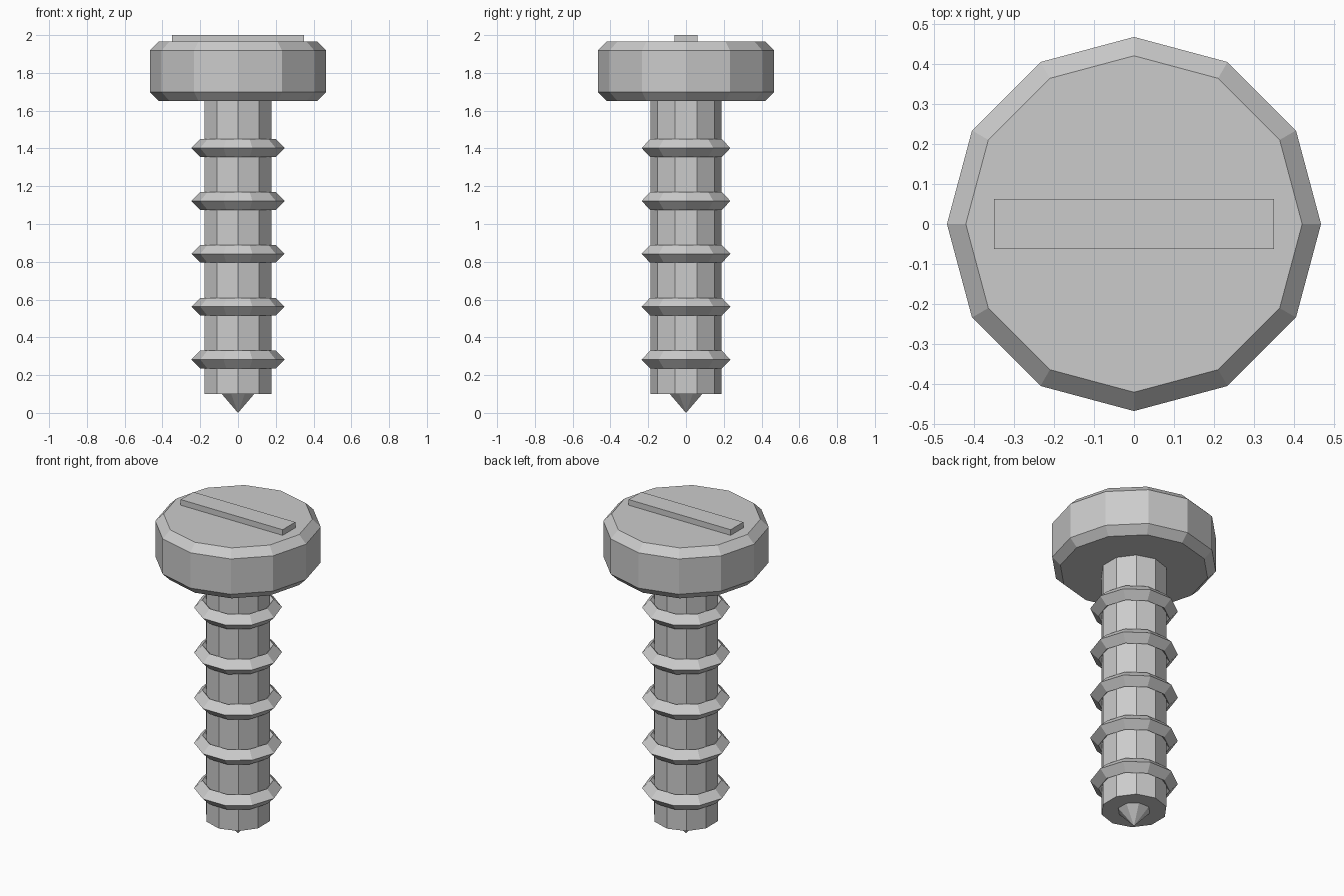
import bpy, bmesh
from math import cos, sin, pi

if "Cube" in bpy.data.objects:
    bpy.data.objects.remove(bpy.data.objects["Cube"])

# Single plain metal grey
steel = bpy.data.materials.new("steel_grey")
steel.use_nodes = True
colour = (0.6, 0.6, 0.6, 1)
steel.diffuse_color = colour
steel.node_tree.nodes["Principled BSDF"].inputs["Base Color"].default_value = colour


def finish(name, bm):
    bmesh.ops.recalc_face_normals(bm, faces=bm.faces)
    mesh = bpy.data.meshes.new(name)
    bm.to_mesh(mesh)
    bm.free()
    mesh.materials.append(steel)
    obj = bpy.data.objects.new(name, mesh)
    bpy.context.collection.objects.link(obj)
    return obj


def lathe(name, profile, sides, start=0.0, closed=False):
    """Turn (radius, z) points around z; cap the ends or close the loop."""
    bm = bmesh.new()
    rings = []
    for r, z in profile:
        if r == 0:
            rings.append([bm.verts.new((0, 0, z))] * sides)
        else:
            angles = [start + 2 * pi * i / sides for i in range(sides)]
            rings.append([bm.verts.new((r * cos(a), r * sin(a), z)) for a in angles])
    pairs = list(zip(rings, rings[1:]))
    if closed:
        pairs.append((rings[-1], rings[0]))
    for low, high in pairs:
        for i in range(sides):
            j = (i + 1) % sides
            quad = [low[i], low[j], high[j], high[i]]
            bm.faces.new(list(dict.fromkeys(quad)))
    if not closed:
        for ring in (rings[0], rings[-1]):
            if ring[0] is not ring[1]:
                bm.faces.new(ring)
    return finish(name, bm)


# Chamfered head
R, C = 0.467, 0.047
lathe("head", [(R - C, 1.652), (R, 1.652 + C), (R, 1.965 - C), (R - C, 1.965)], 12)

# Raised bar across the head
bm = bmesh.new()
bmesh.ops.create_cube(bm, size=1)
bmesh.ops.scale(bm, vec=(0.70, 0.124, 0.07), verts=bm.verts)
bmesh.ops.translate(bm, vec=(0, 0, 1.965), verts=bm.verts)
finish("drive_bar", bm)

# Shaft and pointed tip
lathe("shaft", [(0.187, 0.10), (0.187, 1.70)], 10, pi / 2)
lathe("tip", [(0, 0), (0.093, 0.10)], 8, pi / 8)

# Thread ridges
for k in range(5):
    z = 0.282 + 0.28 * k
    ridge = [(0.2, z - C), (0.2 + C, z), (0.2, z + C), (0.2 - C, z)]
    lathe(f"thread_ridge_{k + 1}", ridge, 10, closed=True)
